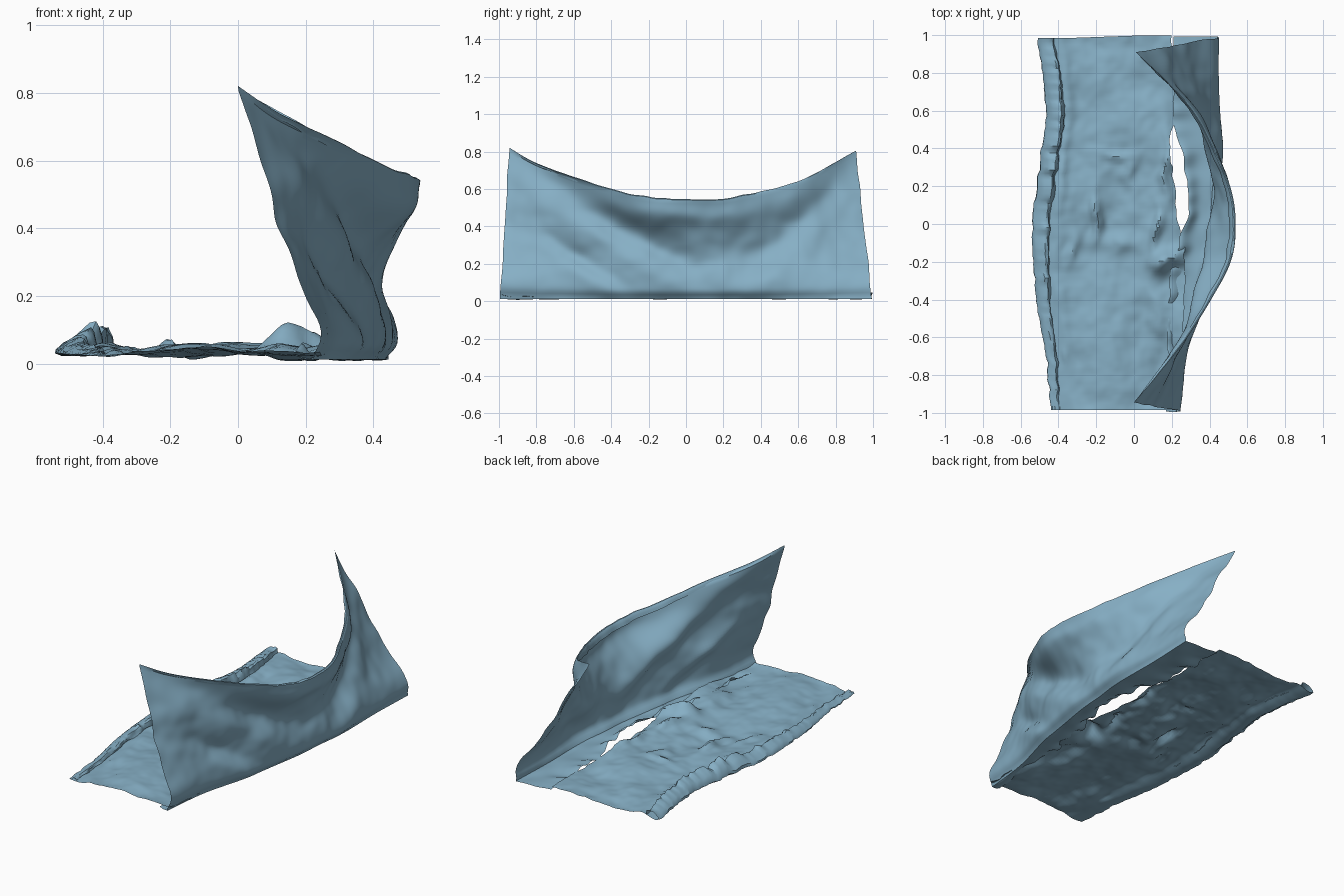
import bpy, math
from mathutils import Vector, noise

if "Cube" in bpy.data.objects:
    bpy.data.objects.remove(bpy.data.objects["Cube"])


def curve(points, t):
    """Smoothly eased interpolation through (position, value) pairs."""
    if t <= points[0][0]:
        return points[0][1]
    for i in range(len(points) - 1):
        (a, va), (b, vb) = points[i], points[i + 1]
        if t <= b:
            pa = points[max(i - 1, 0)]
            pb = points[min(i + 2, len(points) - 1)]
            u = (t - a) / (b - a)
            ma = (vb - pa[1]) / (b - pa[0]) * (b - a)
            mb = (pb[1] - va) / (pb[0] - a) * (b - a)
            return ((2*u**3 - 3*u*u + 1) * va + (u**3 - 2*u*u + u) * ma
                    + (3*u*u - 2*u**3) * vb + (u**3 - u*u) * mb)
    return points[-1][1]


def bump(d, w):
    return math.exp(-(d / w) ** 2)


def wrinkle(x, y, z, f):
    return noise.noise(Vector((x * f, y * f, z * f)))


cloth = bpy.data.materials.new("blue_cloth")
cloth.diffuse_color = (.24, .43, .56, 1)
cloth.use_nodes = True
cloth.node_tree.nodes["Principled BSDF"].inputs["Base Color"].default_value = cloth.diffuse_color


def sheet(name, fn, nu, nv):
    """Grid surface from fn(u, v), both running 0..1."""
    verts = [fn(i / nu, j / nv) for j in range(nv + 1) for i in range(nu + 1)]
    w = nu + 1
    faces = [(j*w + i, j*w + i + 1, (j+1)*w + i + 1, (j+1)*w + i)
             for j in range(nv) for i in range(nu)]
    me = bpy.data.meshes.new(name)
    me.from_pydata(verts, [], faces)
    me.materials.append(cloth)
    ob = bpy.data.objects.new(name, me)
    bpy.context.collection.objects.link(ob)
    bpy.context.view_layer.objects.active = ob
    ob.select_set(True)
    bpy.ops.object.shade_smooth_by_angle(angle=math.radians(35))
    ob.select_set(False)
    return ob


# Guide curves along y
LEFT = [(-1, -.44), (-.7, -.47), (-.4, -.52), (0, -.54), (.4, -.49), (.6, -.47), (1, -.51)]
RIGHT = [(-1, .24), (-.3, .27), (-.1, .26), (0, .235), (.2, .215), (.45, .19), (.6, .22), (1, .2)]
LIP = [(-1, .17), (-.3, .19), (-.08, .24), (.05, .285), (.2, .285), (.4, .25), (.55, .21), (1, .21)]
BASE = [(-1, .25), (-.7, .285), (-.4, .36), (0, .42), (.4, .46), (.7, .46), (1, .47)]
TOP_X = [(-1, 0), (-.85, .12), (-.63, .285), (-.4, .42), (-.2, .515), (0, .54), (.2, .515),
         (.42, .43), (.65, .31), (.87, .13), (1, .01)]
TOP_Z = [(-1, .82), (-.85, .74), (-.63, .66), (-.4, .59), (-.2, .55), (0, .54),
         (.2, .54), (.42, .58), (.65, .64), (.87, .74), (1, .805)]
EDGE_H = [(-1, .015), (-.6, .03), (-.2, .05), (.1, .06), (.35, .09), (.6, .07), (1, .05)]
# Rolled edge section: offset from the border, fraction of edge height
ROLL_X = [(0, .10), (.3, .085), (.6, .035), (.85, 0), (1, .025)]
ROLL_Z = [(0, .35), (.3, 1), (.6, .75), (.85, .25), (1, 0)]
# Raised folds on the floor: x, y, radius x, radius y, height
FOLDS = [(.15, -.2, .06, .06, .08), (.24, -.18, .05, .05, .05), (-.2, .05, .03, .14, .04),
         (-.32, -.16, .03, .09, .035), (-.06, -.1, .1, .05, .03), (-.36, -.68, .02, .05, .03),
         (0, .3, .04, .15, .025), (.17, .3, .03, .2, .03), (.1, -.5, .05, .2, .02),
         (.12, -.04, .025, .1, .04), (-.1, .38, .08, .03, .025)]


# Flat cloth lying on the floor, left edge rolled over
def floor_point(u, v):
    t = -1 + 2 * v
    l, r = curve(LEFT, t), curve(RIGHT, t)
    roll = .15
    n = .5 * wrinkle(0, t, 3, 9) + .5 * wrinkle(1, t, 5, 22)
    h = curve(EDGE_H, t) * (1 + .7 * n)
    fade, s = 0, 0
    z0 = .022
    if u < roll:
        a = u / roll
        k = .3 + .7 * min(1, curve(EDGE_H, t) / .06)
        x = l + k * curve(ROLL_X, a) + .02 * n + .012 * wrinkle(a, t, 4, 10) * (1 - a)
        z = z0 + h * curve(ROLL_Z, a) + .012 * wrinkle(a, t, 8, 10) * (1 - a)
    else:
        s = (u - roll) / (1 - roll)
        x = l + .025 + .02 * n + (r - l - .025 - .005 * n) * s
        fade = min(1, s * 6)
        z = z0
    y = t * .985 + (.012 * min(1, max(0, x * 3 + 1)) if t > .9 else 0)
    z += fade * (.013 + .04 * wrinkle(x, y * .8, 0, 3.5) + .012 * wrinkle(x, y, 2, 9)
                 + .004 * wrinkle(x, y, 4, 22))
    z += .3 * h * bump(x - l - .11, .04) * fade
    for fx, fy, rx, ry, fh in FOLDS:
        k = bump(x - fx + .06 * wrinkle(0, y, fx * 9, 6), rx) * bump(y - fy + .04 * wrinkle(x, 0, fy * 9, 6), ry)
        z += fh * k * min(1, s * 3)
        x += .015 * k * wrinkle(x, y, 7, 20)
    x += .012 * wrinkle(y, 2, 8, 14) * bump(1 - s, .15)
    return x, y, max(z, .01 + .006 * wrinkle(x, y, 1, 9))


# Sagging wall folds: start y, z, end y, z, sideways depth, half width
SAGS = [(-.98, .80, .2, .10, -.055, .09), (-.8, .40, -.25, .06, -.02, .05),
        (.98, .74, .2, .12, -.03, .09)]


# Hanging cloth: floor strip, rounded base bend, leaning wall, turned hem
def wall_point(u, v):
    t = -1 + 2 * v
    mid = 1 - t * t
    lip, base = curve(LIP, t), curve(BASE, t)
    tx, tz = curve(TOP_X, t), curve(TOP_Z, t)
    n = wrinkle(0, t, 1, 12)
    if u < .2:
        a = u / .2
        x = lip + .02 * n + (base - .03 - lip - .02 * n) * a
        z = .012 + (.035 + .03 * n) * bump(a, .35) * (.3 + mid) + .01 * wrinkle(x, t, 3, 7)
        z = max(z, .004)
    elif u < .92:
        a = (u - .2) / .72
        x = base + (tx - base) * a
        z = .012 + (tz - .012) * a
        x -= .03 * bump(a, .05)
        x -= .055 * mid * math.sin(math.pi * a) ** 1.3
        x += .03 * mid * bump(a - .88, .12) * (1 - a) / .12 * .6
        x += .03 * bump(z - .13, .09) * (.5 + .5 * max(0, t))
        # diagonal sags
        for ya, za, yb, zb, amp, w in SAGS:
            s = (t * .96 - ya) / (yb - ya)
            d = z - (za + (zb - za) * s - .02 * math.sin(math.pi * s))
            k = math.sin(math.pi * min(max(s, 0), 1))
            x += amp * k * (bump(d, w) - .35 * bump(d + 1.6 * w, w))
        x += (.02 * wrinkle(t, z * 1.5, 6, 4) + .006 * wrinkle(t, z, 2, 13)) * math.sin(math.pi * a) ** .5
    else:
        # hem folded over to the inside
        a = (u - .92) / .08
        x = tx - .035 * a * mid - .01 * n * a
        z = tz + .012 * math.sin(math.pi * a) * mid - .03 * a * a * mid
        z += .008 * wrinkle(t, 0, 9, 11) * mid
    end = .05 if t < 0 else .085
    y = t * (.995 - end * z / .8) + .006 * wrinkle(x, z, 3, 7)
    return x, y, z


sheet("floor_cloth", floor_point, 60, 110)
sheet("hanging_cloth", wall_point, 65, 110)
